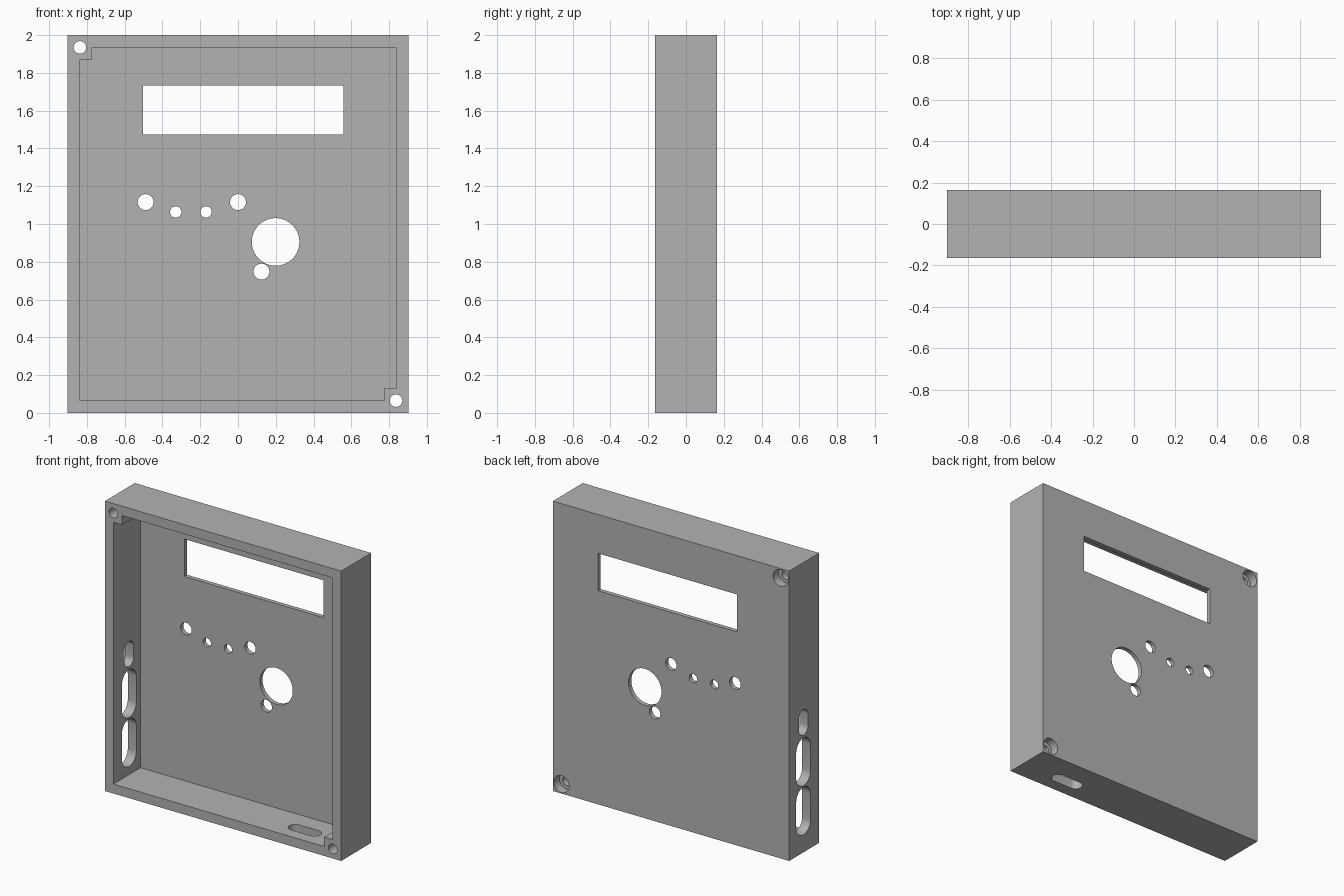
import bpy, bmesh, math
from mathutils import Vector

if "Cube" in bpy.data.objects:
    bpy.data.objects.remove(bpy.data.objects["Cube"])

W, D, H = 0.902, 0.163, 2.0      # half width, half depth, height
WALL, BACK, POST = 0.065, 0.03, 0.065

grey = bpy.data.materials.new("plain grey")
grey.use_nodes = True
colour = (0.45, 0.45, 0.45, 1)
grey.diffuse_color = colour
grey.node_tree.nodes["Principled BSDF"].inputs["Base Color"].default_value = colour


def prism(name, outline, axis, start, end):
    """Extrude a 2D outline along axis x, y or z."""
    place = {"x": lambda a, b, t: (t, a, b),
             "y": lambda a, b, t: (a, t, b),
             "z": lambda a, b, t: (a, b, t)}[axis]
    bm = bmesh.new()
    face = bm.faces.new([bm.verts.new(place(a, b, start)) for a, b in outline])
    ext = bmesh.ops.extrude_face_region(bm, geom=[face])
    moved = [v for v in ext["geom"] if isinstance(v, bmesh.types.BMVert)]
    bmesh.ops.translate(bm, verts=moved, vec=Vector(place(0, 0, end - start)))
    bmesh.ops.recalc_face_normals(bm, faces=bm.faces)
    mesh = bpy.data.meshes.new(name)
    bm.to_mesh(mesh)
    bm.free()
    mesh.materials.append(grey)
    obj = bpy.data.objects.new(name, mesh)
    bpy.context.collection.objects.link(obj)
    return obj


def rect(a0, a1, b0, b1):
    return [(a0, b0), (a1, b0), (a1, b1), (a0, b1)]


def capsule(ca, cb, la, lb, steps=24):
    """Slot outline of overall size la by lb; a circle when they are equal."""
    r = min(la, lb) / 2
    pts = []
    for i in range(2 * steps):
        t = 2 * math.pi * (i + 0.5) / (2 * steps)
        c, s = math.cos(t), math.sin(t)
        pts.append((ca + r * c + math.copysign(la / 2 - r, c),
                    cb + r * s + math.copysign(lb / 2 - r, s)))
    return pts


# Solid block of the case
case = prism("case", rect(-W, W, 0, H), "y", -D, D)
cutters = []


def cut(outline, axis, start, end):
    obj = prism("cutter", outline, axis, start, end)
    obj.hide_render = True
    cutters.append(obj)


# Hollow, open at the front, leaving two opposite corner posts
x, lo, hi = W - WALL, WALL, H - WALL
cut([(-x, lo), (x - POST, lo), (x - POST, lo + POST), (x, lo + POST),
     (x, hi), (-x + POST, hi), (-x + POST, hi - POST), (-x, hi - POST)],
    "y", -D - 0.1, D - BACK)

# Display window
cut(rect(-0.503, 0.558, 1.474, 1.732), "y", 0, D + 0.1)

# Round holes through the back panel
for hx, hz, r in [(-0.489, 1.116, 0.042), (-0.33, 1.064, 0.03),
                  (-0.169, 1.064, 0.03), (0, 1.116, 0.042),
                  (0.199, 0.905, 0.126), (0.124, 0.748, 0.042)]:
    cut(capsule(hx, hz, 2 * r, 2 * r), "y", 0, D + 0.1)

# Screw holes through the posts, with recesses at the back
for sx, sz in [(-x, hi), (x, lo)]:
    cut(capsule(sx, sz, 0.066, 0.066), "y", -D - 0.1, D + 0.1)
    cut(capsule(sx, sz, 0.116, 0.116), "y", D - 0.06, D + 0.1)

# Connector slots in the right wall
for z, width, length in [(0.286, 0.158, 0.33), (0.625, 0.158, 0.33), (0.897, 0.1, 0.175)]:
    cut(capsule(0.008, z, width, length), "x", -W - 0.1, -W + WALL + 0.05)

# Cable slot in the floor
cut(capsule(0.535, -0.036, 0.235, 0.09), "z", -0.1, WALL + 0.05)

# Apply all cuts, then drop the cutters
for c in cutters:
    mod = case.modifiers.new("cut", "BOOLEAN")
    mod.operation = "DIFFERENCE"
    mod.solver = "EXACT"
    mod.object = c
bpy.context.view_layer.update()
case.data = bpy.data.meshes.new_from_object(
    case.evaluated_get(bpy.context.evaluated_depsgraph_get()))
case.modifiers.clear()
for c in cutters:
    bpy.data.objects.remove(c)

# Smooth hole walls, sharp edges elsewhere
bpy.ops.object.select_all(action="DESELECT")
case.select_set(True)
bpy.context.view_layer.objects.active = case
bpy.ops.object.shade_smooth_by_angle(angle=math.radians(30))
